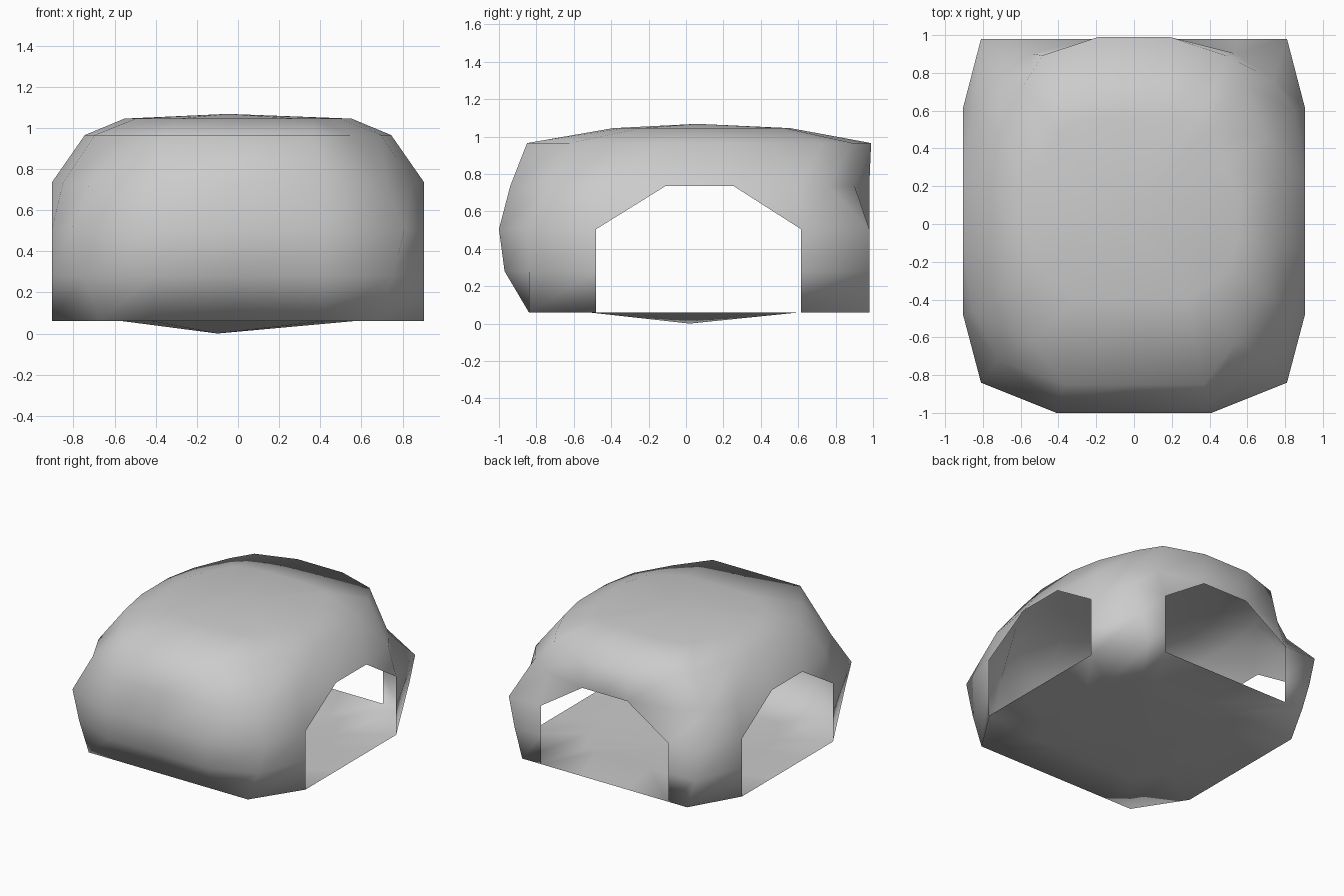
import bpy, bmesh

cube = bpy.data.objects.get("Cube")
if cube:
    bpy.data.objects.remove(cube, do_unlink=True)

# Heights of the shell's rings, from floor edge to crown
HEIGHTS = (.06, .28, .505, .735, .965, 1.045)

# How each kind of column pulls inwards ring by ring (x scales, y scales)
PROFILES = {
    "front": ((1, 1, 1, 1, .9, .7), (.84, .97, 1, .94, .85, .39)),
    "front_corner": ((.83, .93, 1, .89, .67, .45), (1, 1, 1, .86, .74, .4)),
    "post": ((1, 1, 1, .94, .77, .55), (1, 1, 1, .97, .75, .5)),
    "side": ((1, 1, 1, 1, .823, .61), (1, 1, 1, 1, .9, .6)),
    "back_corner": ((.86, .94, 1, .91, .72, .48), (1, 1, 1, .78, .75, .5)),
    "back_post": ((1, 1, 1, 1, .9, .65), (1, 1, 1, .92, .91, .54)),
    "back": ((1, 1, 1, 1, 1, .8), (1, 1, 1, 1, 1.01, .57)),
}

# Half outline at the widest ring, front centre to back centre; each entry
# also says what wall follows it
HALF = [
    ("front", 0, -1, "solid"),
    ("front", .41, -1, "solid"),
    ("front_corner", .81, -.84, "solid"),
    ("post", .905, -.48, "rise"),
    ("side", .905, -.11, "open"),
    ("side", .905, .255, "fall"),
    ("post", .905, .615, "solid"),
    ("back_corner", .81, .98, "solid"),
    ("back_post", .54, .98, "rise"),
    ("back", .19, .98, "open"),
    ("back", 0, .98, "open"),
]
SWAP = {"rise": "fall", "fall": "rise", "solid": "solid", "open": "open"}


def full_outline():
    """Mirror the half outline into a closed loop."""
    loop = HALF[:-1]
    for i in range(len(HALF) - 1, 0, -1):
        kind, x, y, _ = HALF[i]
        loop.append((kind, -x, y, SWAP[HALF[i - 1][3]]))
    return loop


def make_column(bm, kind, x, y):
    sx, sy = PROFILES[kind]
    return [bm.verts.new((x * a, y * b, z)) for a, b, z in zip(sx, sy, HEIGHTS)]


def add_wall(bm, a, b, wall):
    """Fill between two columns, leaving out the arched openings."""
    for r in range(len(HEIGHTS) - 1):
        if wall == "solid" or r > 2:
            bm.faces.new((a[r], b[r], b[r + 1], a[r + 1]))
        elif r == 2 and wall == "rise":
            bm.faces.new((a[r], b[r + 1], a[r + 1]))
        elif r == 2 and wall == "fall":
            bm.faces.new((b[r], b[r + 1], a[r + 1]))


bm = bmesh.new()
outline = full_outline()
columns = [make_column(bm, kind, x, y) for kind, x, y, _ in outline]
floor_ring = [bm.verts.new((c[0].co.x * .62, c[0].co.y * .62, c[0].co.z)) for c in columns]
crown = bm.verts.new((-.05, .06, 1.068))
keel = bm.verts.new((-.1, .02, 0))

for i, entry in enumerate(outline):
    j = (i + 1) % len(outline)
    a, b = columns[i], columns[j]
    # Walls and crown
    add_wall(bm, a, b, entry[3])
    bm.faces.new((a[-1], b[-1], crown))
    # Floor, bulging slightly down in the middle
    bm.faces.new((b[0], a[0], floor_ring[i], floor_ring[j]))
    bm.faces.new((floor_ring[j], floor_ring[i], keel))

# Drop the unused points inside the openings
bmesh.ops.delete(bm, geom=[v for v in bm.verts if not v.link_faces], context='VERTS')
for face in bm.faces:
    face.smooth = True

mesh = bpy.data.meshes.new("domed_shell")
bm.to_mesh(mesh)
bm.free()

# One plain grey for the whole shell
grey = bpy.data.materials.new("light_grey")
grey.use_nodes = True
colour = (.6, .6, .6, 1)
grey.diffuse_color = colour
for node in grey.node_tree.nodes:
    if node.type == 'BSDF_PRINCIPLED':
        node.inputs["Base Color"].default_value = colour
mesh.materials.append(grey)

shell = bpy.data.objects.new("domed_shell", mesh)
bpy.context.scene.collection.objects.link(shell)
